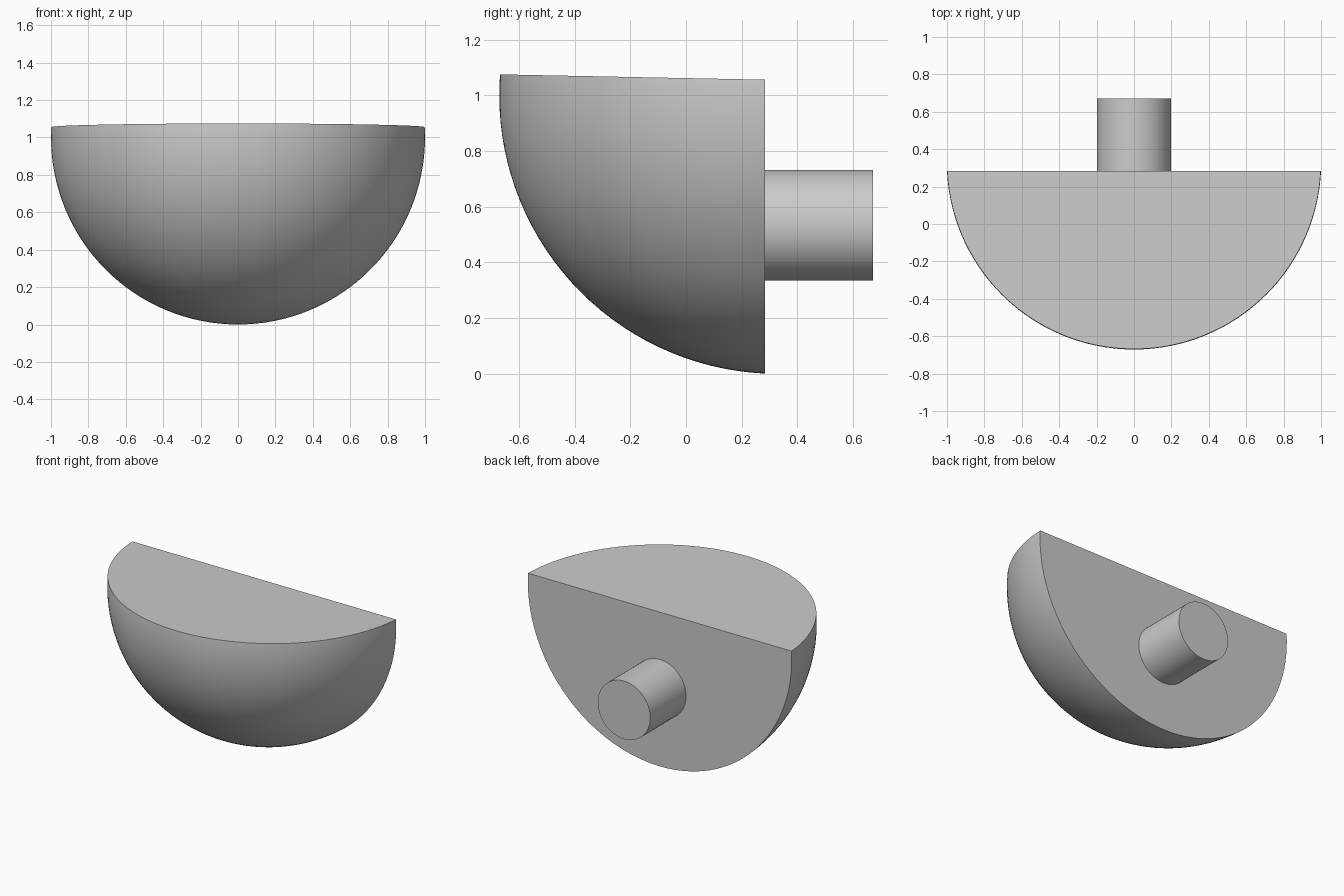
import bpy, bmesh, math
from mathutils import Matrix, Vector

if "Cube" in bpy.data.objects:
    bpy.data.objects.remove(bpy.data.objects["Cube"])

BACK = 0.284                       # flat back plane
RADIUS = 1.001
CENTRE = Vector((0, 0.33, 1.0))    # sphere centre

grey = bpy.data.materials.new("light_grey")
grey.diffuse_color = (0.6, 0.6, 0.6, 1)
grey.use_nodes = True
grey.node_tree.nodes["Principled BSDF"].inputs["Base Color"].default_value = grey.diffuse_color


def finish(bm, name):
    bmesh.ops.recalc_face_normals(bm, faces=bm.faces[:])
    mesh = bpy.data.meshes.new(name)
    bm.to_mesh(mesh)
    bm.free()
    mesh.materials.append(grey)
    obj = bpy.data.objects.new(name, mesh)
    bpy.context.collection.objects.link(obj)
    bpy.ops.object.select_all(action='DESELECT')
    obj.select_set(True)
    bpy.context.view_layer.objects.active = obj
    bpy.ops.object.shade_smooth_by_angle(angle=math.radians(35))
    return obj


def slice_off(bm, point, normal):
    # Remove everything on the normal's side and cap the opening
    cut = bmesh.ops.bisect_plane(
        bm, geom=bm.verts[:] + bm.edges[:] + bm.faces[:], dist=1e-5,
        plane_co=point, plane_no=normal, clear_outer=True)
    edges = [e for e in cut["geom_cut"] if isinstance(e, bmesh.types.BMEdge)]
    bmesh.ops.contextual_create(bm, geom=[e for e in edges if e.is_boundary])


to_y = Matrix.Rotation(math.radians(90), 4, 'X')

# Quarter-sphere bowl: flat back, slightly sloping flat top
bm = bmesh.new()
bmesh.ops.create_uvsphere(bm, u_segments=128, v_segments=64, radius=RADIUS,
                          matrix=Matrix.Translation(CENTRE) @ to_y)
slice_off(bm, (0, BACK, 0), (0, 1, 0))
slice_off(bm, (0, BACK, 1.056), (0, 0.02, 1))
finish(bm, "bowl")

# Round peg on the back
END = 0.671
bm = bmesh.new()
bmesh.ops.create_cone(
    bm, cap_ends=True, segments=64, radius1=0.199, radius2=0.199,
    depth=END - BACK,
    matrix=Matrix.Translation((0, (BACK + END) / 2, 0.533)) @ to_y)
finish(bm, "peg")
